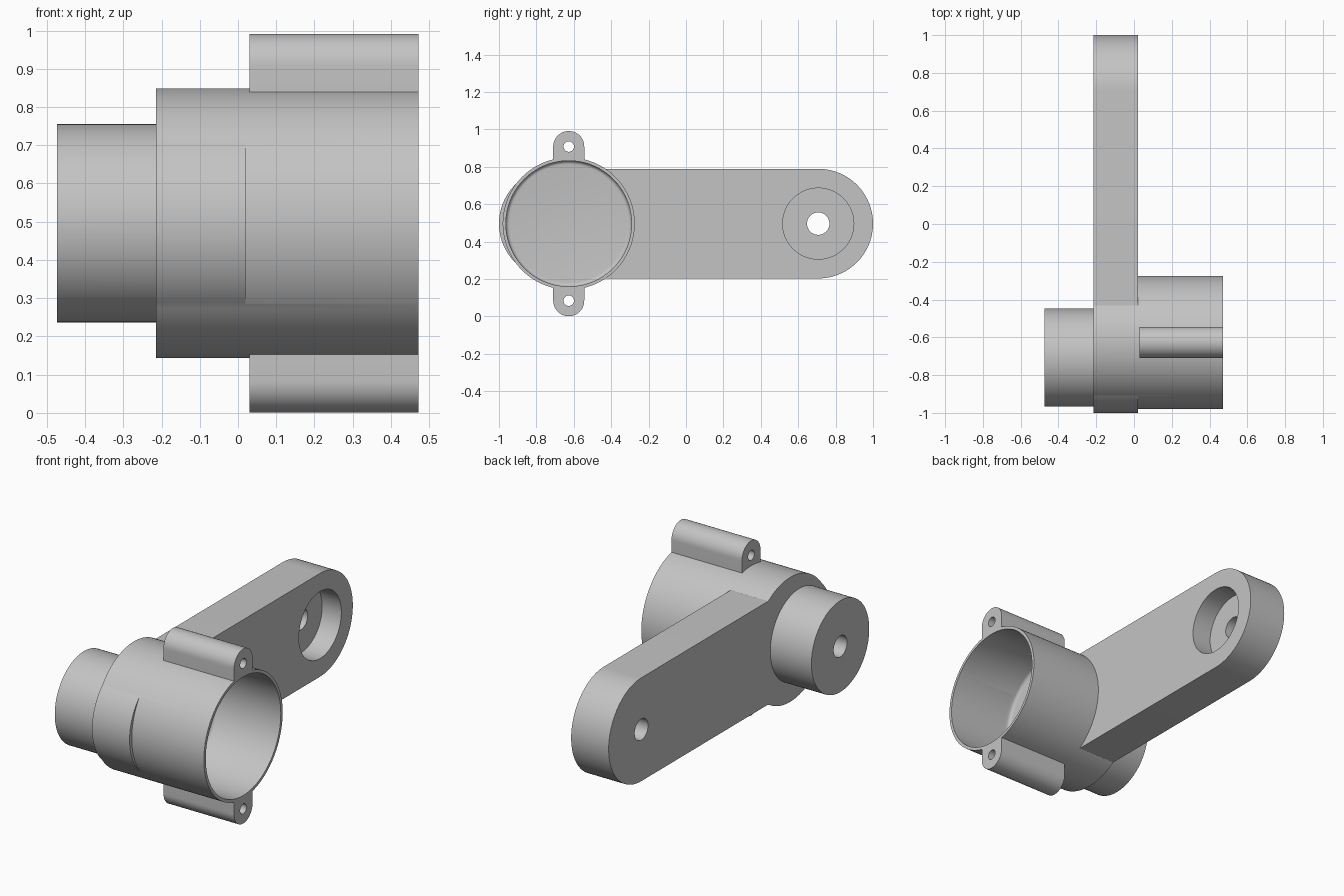
import bpy
import math
from mathutils import Vector

cube = bpy.data.objects.get("Cube")
if cube:
    bpy.data.objects.remove(cube, do_unlink=True)

# One plain grey plastic
grey = bpy.data.materials.new("light_grey")
grey.use_nodes = True
colour = (0.55, 0.55, 0.55, 1)
grey.diffuse_color = colour
grey.node_tree.nodes["Principled BSDF"].inputs["Base Color"].default_value = colour

MID_Z = 0.496          # shared axis height
CUP_Y = -0.627         # cup and lug axis
END_Y = 0.707          # arm end centres, front and back
BACK_X, ARM_X, MOUTH_X = -0.215, 0.02, 0.472
CUP_R, BORE_R, FLOOR_X = 0.353, 0.336, 0.07


def loft(name, rings):
    """Closed solid through matching rings of points."""
    n = len(rings[0])
    verts = [p for ring in rings for p in ring]
    faces = [tuple(range(n))[::-1], tuple(range(len(verts) - n, len(verts)))]
    for k in range(len(rings) - 1):
        for i in range(n):
            j = (i + 1) % n
            faces.append((k * n + i, k * n + j, (k + 1) * n + j, (k + 1) * n + i))
    mesh = bpy.data.meshes.new(name)
    mesh.from_pydata(verts, [], faces)
    mesh.materials.append(grey)
    obj = bpy.data.objects.new(name, mesh)
    bpy.context.collection.objects.link(obj)
    return obj


def circle(x, y, z, r, n=96):
    return [Vector((x, y + r * math.cos(2 * math.pi * i / n),
                    z + r * math.sin(2 * math.pi * i / n))) for i in range(n)]


def rod(name, x0, x1, y, z, r, n=96):
    return loft(name, [circle(x0, y, z, r, n), circle(x1, y, z, r, n)])


def slot(name, x0, x1, start, end, r, n=32):
    """Round-ended bar between two (y, z) centres, thick along x."""
    a, b = Vector(start), Vector(end)
    base = math.atan2(b.y - a.y, b.x - a.x)
    ring = []
    for centre, turn in ((b, -math.pi / 2), (a, math.pi / 2)):
        for i in range(n + 1):
            t = base + turn + math.pi * i / n
            ring.append((centre.x + r * math.cos(t), centre.y + r * math.sin(t)))
    return loft(name, [[Vector((x, y, z)) for y, z in ring] for x in (x0, x1)])


def combine(target, tool, operation):
    mod = target.modifiers.new(operation.lower(), "BOOLEAN")
    mod.operation = operation
    mod.solver = "EXACT"
    mod.object = tool
    bpy.ops.object.select_all(action="DESELECT")
    target.select_set(True)
    bpy.context.view_layer.objects.active = target
    bpy.ops.object.modifier_apply(modifier=mod.name)
    bpy.data.objects.remove(tool, do_unlink=True)


# Cup body, long arm, rear boss and the two screw lugs
body = rod("cup_and_arm", BACK_X, MOUTH_X, CUP_Y, MID_Z, CUP_R, 128)
combine(body, slot("arm", BACK_X, ARM_X, (-END_Y, MID_Z), (END_Y, MID_Z), 0.293, 48), "UNION")
combine(body, rod("boss", -0.473, BACK_X + 0.05, -END_Y, MID_Z, 0.259), "UNION")
LUG_R, LUG_OFFSET = 0.083, 0.412
for side in (-1, 1):
    lug = slot("lug", 0.03, MOUTH_X, (CUP_Y, MID_Z + side * 0.25),
               (CUP_Y, MID_Z + side * LUG_OFFSET), LUG_R)
    combine(body, lug, "UNION")

# Cup bore with a small fillet round its floor
FILLET = 0.02
rings = []
for i in range(6):
    t = math.pi / 2 * i / 5
    rings.append(circle(FLOOR_X + FILLET * (1 - math.cos(t)), CUP_Y, MID_Z,
                        BORE_R - FILLET * (1 - math.sin(t)), 128))
rings.append(circle(MOUTH_X + 0.1, CUP_Y, MID_Z, BORE_R, 128))
combine(body, loft("bore_cutter", rings), "DIFFERENCE")

# Front window, open at the mouth with flared corners
HALF, FLARE = 0.206, 0.022
edge = [(0.108, HALF - 0.006), (0.114, HALF)]
for i in range(7):
    t = math.pi / 2 * i / 6
    edge.append((MOUTH_X - FLARE + FLARE * math.sin(t), HALF + FLARE * (1 - math.cos(t))))
edge.append((MOUTH_X + 0.1, HALF + FLARE))
outline = edge + [(x, -h) for x, h in reversed(edge)]
window = loft("window_cutter", [[Vector((x, y, MID_Z + h)) for x, h in outline]
                                for y in (-0.75, -1.1)])
combine(body, window, "DIFFERENCE")

# Screw holes, pivot hole with counterbore, blind hole in the boss
for side in (-1, 1):
    hole = rod("screw_cutter", 0, 0.6, CUP_Y, MID_Z + side * LUG_OFFSET, 0.028, 32)
    combine(body, hole, "DIFFERENCE")
combine(body, rod("pivot_cutter", -0.4, 0.2, END_Y, MID_Z, 0.06, 48), "DIFFERENCE")
combine(body, rod("counterbore_cutter", -0.1, 0.2, END_Y, MID_Z, 0.19), "DIFFERENCE")
combine(body, rod("boss_hole_cutter", -0.6, -0.1, -END_Y, MID_Z, 0.06, 48), "DIFFERENCE")

# Smooth the round walls, keep the edges crisp
bpy.ops.object.select_all(action="DESELECT")
body.select_set(True)
bpy.context.view_layer.objects.active = body
bpy.ops.object.shade_smooth_by_angle(angle=math.radians(25))
